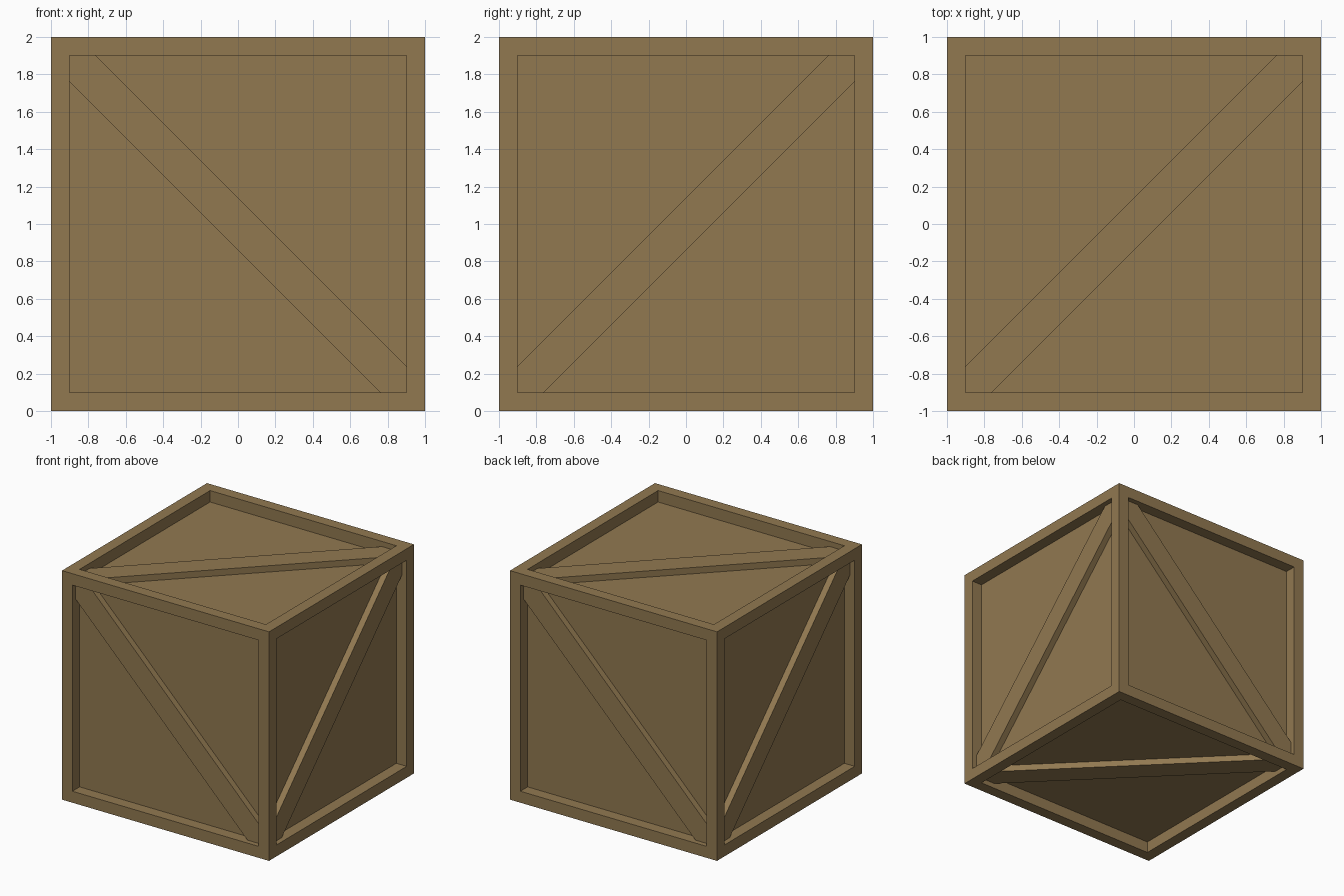
import bpy, bmesh
from mathutils import Matrix, Vector

if "Cube" in bpy.data.objects:
    bpy.data.objects.remove(bpy.data.objects["Cube"])

FRAME = 0.1      # width of frame and depth of recess
DROP = 0.045     # brace surface below frame surface
CUT = 0.14       # brace corner cut

wood = bpy.data.materials.new("brown wood")
wood.diffuse_color = (0.285, 0.19, 0.081, 1)
wood.use_nodes = True
wood.node_tree.nodes["Principled BSDF"].inputs["Base Color"].default_value = wood.diffuse_color


def add_object(name, bm):
    mesh = bpy.data.meshes.new(name)
    bmesh.ops.recalc_face_normals(bm, faces=bm.faces)
    bm.to_mesh(mesh)
    bm.free()
    mesh.materials.append(wood)
    obj = bpy.data.objects.new(name, mesh)
    bpy.context.collection.objects.link(obj)
    return obj


# Crate body: cube with a flat rim and a recessed panel on every side
bm = bmesh.new()
bmesh.ops.create_cube(bm, size=2, matrix=Matrix.Translation((0, 0, 1)))
panels = list(bm.faces)
bmesh.ops.inset_individual(bm, faces=panels, thickness=FRAME, use_even_offset=True)
for f in panels:
    f.normal_update()
    inward = f.normal * -FRAME
    bmesh.ops.inset_individual(bm, faces=[f], thickness=0)
    bmesh.ops.translate(bm, verts=f.verts, vec=inward)
add_object("crate_body", bm)


# Diagonal brace: strip clipped to the panel corners, in (u, v) of a side
def add_brace(name, u, v, slope):
    u, v = Vector(u), Vector(v)
    n = u.cross(v)
    e, c = 1 - FRAME, 1 - FRAME - CUT
    outline = [(-e, -e), (-c, -e), (e, c), (e, e), (c, e), (-e, -c)]
    bm = bmesh.new()
    rings = [[bm.verts.new(u * a + v * b * slope + n * h + Vector((0, 0, 1)))
              for a, b in outline] for h in (1 - FRAME, 1 - DROP)]
    bm.faces.new(rings[0])
    bm.faces.new(rings[1])
    for i in range(6):
        j = (i + 1) % 6
        bm.faces.new((rings[0][i], rings[0][j], rings[1][j], rings[1][i]))
    add_object(name, bm)


X, Y, Z = (1, 0, 0), (0, 1, 0), (0, 0, 1)
add_brace("front_brace", X, Z, -1)
add_brace("back_brace", (-1, 0, 0), Z, -1)
add_brace("right_brace", Y, Z, 1)
add_brace("left_brace", (0, -1, 0), Z, 1)
add_brace("top_brace", X, Y, 1)
add_brace("bottom_brace", Y, X, -1)
